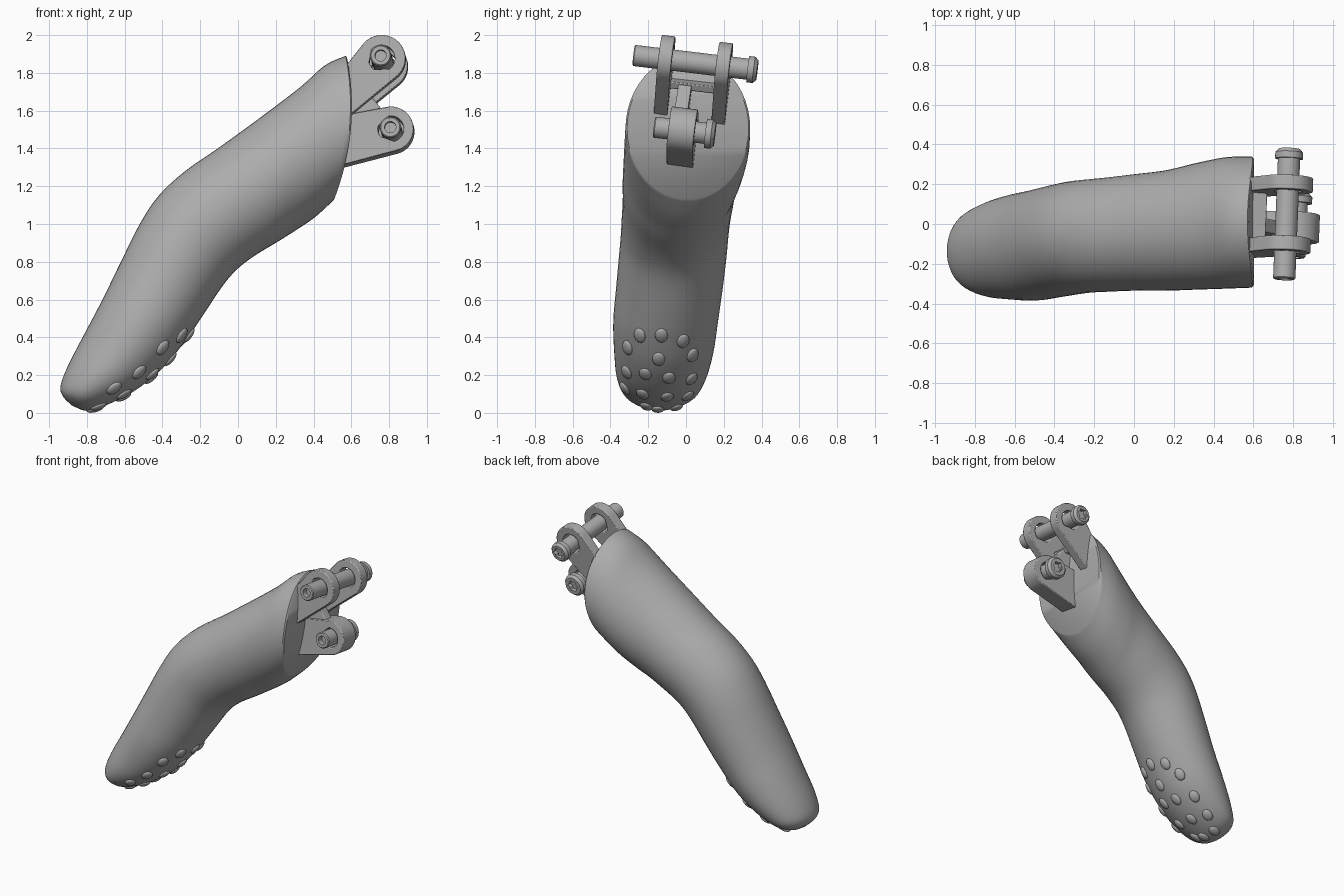
import bpy, bmesh
from math import sin, cos, pi, atan2, acos, hypot
from mathutils import Vector, Matrix
from mathutils.bvhtree import BVHTree

cube = bpy.data.objects.get("Cube")
if cube:
    bpy.data.objects.remove(cube, do_unlink=True)

grey = bpy.data.materials.new("plain grey")
grey.use_nodes = True
tone = (0.42, 0.42, 0.42, 1)
grey.diffuse_color = tone
grey.node_tree.nodes["Principled BSDF"].inputs["Base Color"].default_value = tone


def finish(bm, name, matrix=None, angle=35, bevel=0):
    """Turn a bmesh into a shaded object, optionally with a rounded edge."""
    bmesh.ops.recalc_face_normals(bm, faces=bm.faces)
    mesh = bpy.data.meshes.new(name)
    bm.to_mesh(mesh)
    bm.free()
    mesh.materials.append(grey)
    obj = bpy.data.objects.new(name, mesh)
    bpy.context.collection.objects.link(obj)
    if matrix:
        obj.matrix_world = matrix
    bpy.ops.object.select_all(action='DESELECT')
    obj.select_set(True)
    bpy.context.view_layer.objects.active = obj
    bpy.ops.object.shade_smooth_by_angle(angle=angle * pi / 180)
    if bevel:
        mod = obj.modifiers.new("Rounded edges", 'BEVEL')
        mod.width = bevel
        mod.segments = 2
        mod.angle_limit = 0.7
    return obj


# Finger sections: upper x z, lower x z, narrowest y, widest y
SECTIONS = [
    (.57, 1.89, .50, 1.12, -.32, .34),
    (.46, 1.84, .40, 1.03, -.325, .335),
    (.33, 1.725, .28, .95, -.33, .305),
    (.12, 1.565, .20, .90, -.335, .27),
    (-.10, 1.405, .10, .84, -.335, .25),
    (-.28, 1.28, .03, .79, -.34, .235),
    (-.42, 1.15, -.03, .735, -.345, .225),
    (-.52, 1.0, -.09, .66, -.355, .215),
    (-.62, .80, -.18, .525, -.37, .195),
    (-.72, .595, -.28, .38, -.385, .17),
    (-.82, .405, -.40, .235, -.38, .145),
    (-.90, .25, -.55, .115, -.365, .105),
    (-.94, .14, -.70, .04, -.32, .05),
    (-.925, .085, -.80, .012, -.24, -.04),
    (-.88, .04, -.86, .03, -.16, -.12),
]
SIDES = 48


def spline(rows, steps):
    """Catmull-Rom through the rows, end rows repeated."""
    pts = [rows[0]] + rows + [rows[-1]]
    for i in range(len(rows) - 1):
        for s in range(steps):
            t = s / steps
            yield i + t, [0.5 * (2 * b + (c - a) * t + (2 * a - 5 * b + 4 * c - d) * t * t
                                 + (3 * b - a - 3 * c + d) * t ** 3)
                          for a, b, c, d in zip(*pts[i:i + 4])]
    yield len(rows) - 1, rows[-1]


def ring(bm, row, bulge, shrink=1, push=0):
    tx, tz, bx, bz, y0, y1 = row
    verts = []
    for k in range(SIDES):
        a = 2 * pi * k / SIDES
        u, v = cos(a) * shrink, sin(a) * shrink
        verts.append(bm.verts.new((
            (tx + bx) / 2 + u * (tx - bx) / 2 + bulge * sin(a) ** 2 + push,
            (y0 + y1) / 2 + v * (y1 - y0) / 2,
            (tz + bz) / 2 + u * (tz - bz) / 2)))
    return verts


def bridge(bm, a, b):
    n = len(a)
    for k in range(n):
        bm.faces.new((a[k], a[(k + 1) % n], b[(k + 1) % n], b[k]))


def cap(bm, r):
    """Close a ring with strips running from side to side."""
    n = len(r)
    for k in range(n // 2):
        quad = [r[k], r[k + 1], r[n - k - 1], r[(n - k) % n]]
        bm.faces.new(list(dict.fromkeys(quad)))


# Finger shell
bm = bmesh.new()
rings = [ring(bm, SECTIONS[0], .055, .975, .008)]
for t, row in spline(SECTIONS, 4):
    rings.append(ring(bm, row, .055 * max(0, 1 - t / 2)))
for a, b in zip(rings, rings[1:]):
    bridge(bm, a, b)
cap(bm, rings[0])
cap(bm, rings[-1])
bmesh.ops.recalc_face_normals(bm, faces=bm.faces)
surface = BVHTree.FromBMesh(bm)
finish(bm, "finger_shell", angle=40)

# Grip bumps, placed on the underside of the fingertip (y, z)
GRIPS = [(-.245, .41), (-.13, .41), (-.015, .38), (-.31, .345), (-.145, .285),
         (.035, .305), (-.315, .215), (-.215, .205), (-.09, .185), (.03, .18),
         (-.325, .13), (-.23, .1), (-.1, .085), (.01, .09), (-.21, .035),
         (-.15, .02), (-.05, .03)]
bm = bmesh.new()
for y, z in GRIPS:
    spot, normal, _, _ = surface.ray_cast(Vector((1.5, y, z)), Vector((-1, 0, 0)))
    if spot is None:
        continue
    if normal.x < 0 and normal.z > 0:
        normal = -normal
    along = Vector((.6, 0, .8))
    along = (along - normal * along.dot(normal)).normalized()
    turn = Matrix((along, normal.cross(along), normal)).transposed().to_4x4()
    bmesh.ops.create_uvsphere(
        bm, u_segments=16, v_segments=10, radius=1,
        matrix=Matrix.Translation(spot) @ turn @ Matrix.Diagonal((.045, .034, .017, 1)))
finish(bm, "grip_bumps", angle=60)


def lug(name, frame, radius, hole, base_x, top_z, low_z, y, thick):
    """Plate with a round drilled eye at the origin and a straight root."""
    def tangent(z, sign):
        return atan2(z, base_x) % (2 * pi) + sign * acos(radius / hypot(base_x, z))
    start, end = tangent(low_z, 1) - 2 * pi, tangent(top_z, -1)
    outer = [(radius * cos(start + (end - start) * i / 32),
              radius * sin(start + (end - start) * i / 32)) for i in range(33)]
    outer += [(base_x, top_z + (low_z - top_z) * i / 6) for i in range(7)]
    inner = [(hole * x / hypot(x, z), hole * z / hypot(x, z)) for x, z in outer]
    bm = bmesh.new()
    loops = [[bm.verts.new((x, y + side * thick / 2, z)) for x, z in loop]
             for loop, side in ((outer, -1), (outer, 1), (inner, 1), (inner, -1))]
    for i in range(4):
        bridge(bm, loops[i], loops[(i + 1) % 4])
    return finish(bm, name, frame, bevel=.006)


def pin(name, frame, y0, y1, r, head):
    """Hollow-ended pin with a chamfered head and a six-lobed drive socket."""
    profile = [(.03, y0 + .04), (.03, y0), (r - .006, y0), (r, y0 + .006),
               (r, y1 - .05), (head, y1 - .05), (head, y1 - .018),
               (head - .016, y1), (.036, y1), (.036, y1 - .03)]
    bm = bmesh.new()
    loops = []
    for j, (rad, y) in enumerate(profile):
        lobe = .14 if j > 7 else 0
        loops.append([])
        for k in range(SIDES):
            a = 2 * pi * k / SIDES
            w = rad * (1 + lobe * cos(6 * a))
            loops[-1].append(bm.verts.new((w * cos(a), y, w * sin(a))))
    for a, b in zip(loops, loops[1:]):
        bridge(bm, a, b)
    bm.faces.new(loops[0])
    bm.faces.new(loops[-1])
    return finish(bm, name, frame)


def block(name, frame, profile, y0, y1):
    """Extrude an x z outline across y."""
    bm = bmesh.new()
    a, b = [[bm.verts.new((x, y, z)) for x, z in profile] for y in (y0, y1)]
    bridge(bm, a, b)
    bm.faces.new(a)
    bm.faces.new(b)
    return finish(bm, name, frame, bevel=.006)


# The hinge is tilted and turned slightly against the finger
tilt = Matrix.Rotation(-.04, 4, 'Z') @ Matrix.Rotation(-.12, 4, 'X')
upper = Matrix.Translation((.768, .05, 1.853)) @ tilt
lower = Matrix.Translation((.812, -.02, 1.495)) @ tilt

# Upper fork
for name, y in (("front_fork_arm", -.158), ("back_fork_arm", .15)):
    lug(name, upper, .126, .07, -.215, -.07, -.34, y, .072)
pin("upper_pin", upper, -.33, .33, .056, .07)

# Lower lug
lug("lower_lug", lower, .12, .068, -.27, .07, -.195, 0, .14)
pin("lower_pin", lower, -.15, .175, .056, .078)

# Crossbar and web joining fork and lug
block("fork_crossbar", upper,
      [(-.215, -.15), (-.12, -.15), (-.10, -.115), (-.215, -.085)], -.15, .14)
block("hinge_web", upper,
      [(-.215, -.11), (-.11, -.12), (.0, -.26), (-.03, -.34), (-.215, -.38)], -.08, -.01)
